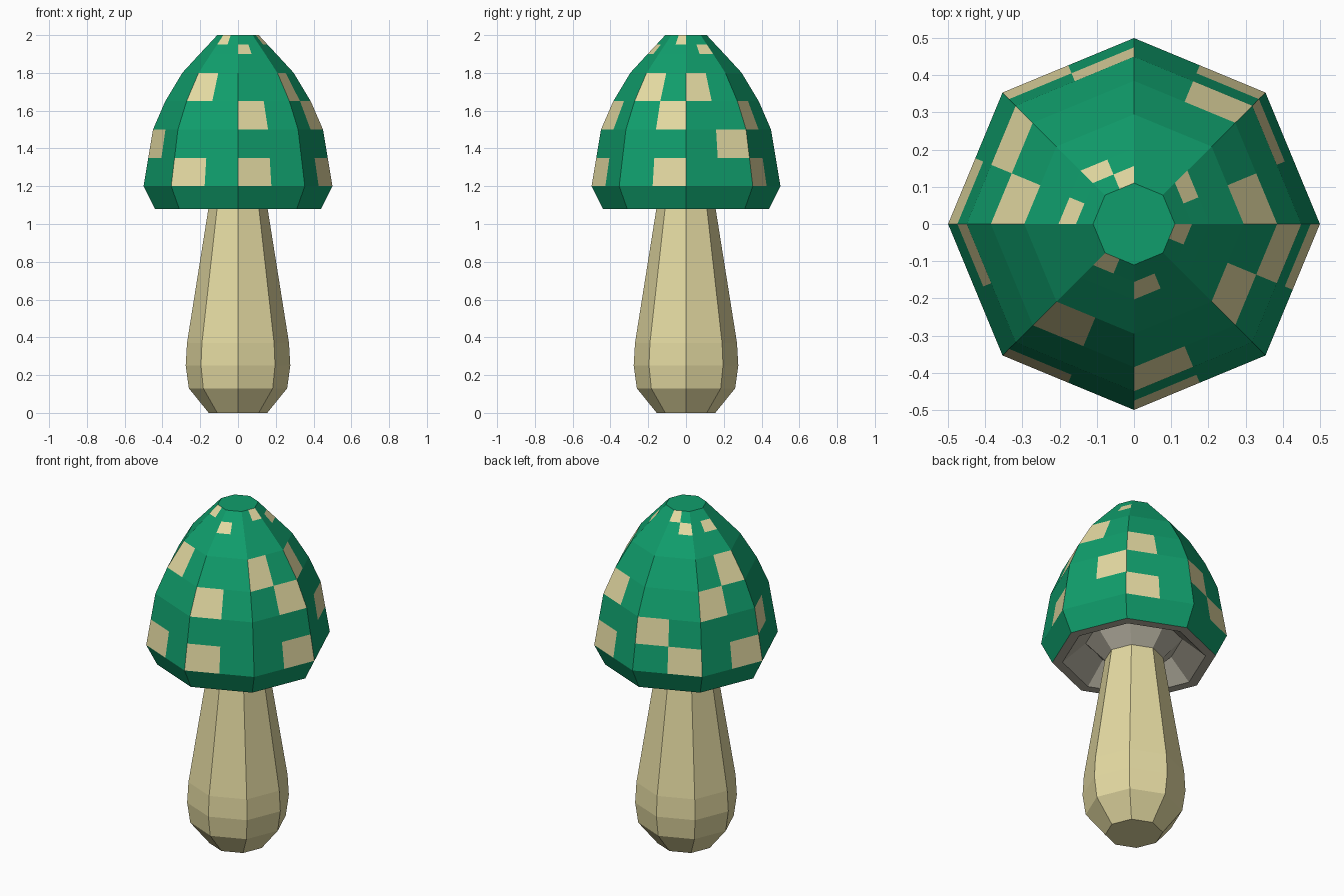
import bpy
import bmesh
from math import cos, pi, tau
from mathutils import Vector

cube = bpy.data.objects.get("Cube")
if cube:
    bpy.data.objects.remove(cube, do_unlink=True)


def make_material(name, srgb):
    """Flat colour given as 0-255 sRGB, stored as linear."""
    color = [((c / 255 + 0.055) / 1.055) ** 2.4 for c in srgb] + [1.0]
    mat = bpy.data.materials.new(name)
    mat.use_nodes = True
    mat.diffuse_color = color
    bsdf = next(n for n in mat.node_tree.nodes if n.type == 'BSDF_PRINCIPLED')
    bsdf.inputs["Base Color"].default_value = color
    bsdf.inputs["Roughness"].default_value = 0.9
    return mat


green = make_material("cap_green", (16, 158, 108))
cream = make_material("cream", (228, 218, 162))
grey = make_material("underside_grey", (182, 177, 161))

SIDES = 8


def ring_point(radius, z, k, split):
    """Point k on an octagon whose sides are each cut into `split` pieces."""
    side, part = divmod(k, split)
    a, b = (Vector((radius, 0, z)) for _ in range(2))
    for v, i in ((a, side), (b, side + 1)):
        angle = tau * i / SIDES
        v.x, v.y = radius * cos(angle), radius * cos(angle - pi / 2)
    return a.lerp(b, part / split)


def lathe(name, profile, split, materials, color_rule, close_bottom, close_top):
    """Stack octagonal rings from bottom to top and colour faces by band and sector."""
    bm = bmesh.new()
    count = SIDES * split
    rings = [[bm.verts.new(ring_point(r, z, k, split)) for k in range(count)]
             for r, z in profile]
    for band, (low, high) in enumerate(zip(rings, rings[1:])):
        for k in range(count):
            n = (k + 1) % count
            face = bm.faces.new((low[k], low[n], high[n], high[k]))
            face.material_index = color_rule(band, k)
    if close_bottom:
        bm.faces.new(rings[0][::-1])
    if close_top:
        bm.faces.new(rings[-1])
    mesh = bpy.data.meshes.new(name)
    bm.to_mesh(mesh)
    bm.free()
    for mat in materials:
        mesh.materials.append(mat)
    obj = bpy.data.objects.new(name, mesh)
    bpy.context.collection.objects.link(obj)
    return obj


# Stem: bulbous at the foot, tapering up to the cap
stem_profile = [(0.155, 0), (0.26, 0.13), (0.277, 0.25), (0.27, 0.37), (0.157, 1.08)]
lathe("stem", stem_profile, 1, [cream], lambda band, k: 0, True, False)

# Cap: hollow underside, flat rim, flared edge, then the dome
cap_profile = [(0.157, 1.08), (0.26, 1.19), (0.385, 1.08), (0.44, 1.08),
               (0.5, 1.2), (0.475, 1.35), (0.45, 1.5), (0.385, 1.65),
               (0.295, 1.8), (0.203, 1.9), (0.156, 1.95), (0.11, 2.0)]
UNDERSIDE_BANDS = 3

# Spots: cream half-panels, listed by dome band
spots = {4: (2, 5, 7, 10, 12, 15), 5: (1, 4, 8), 6: (2, 6, 12, 15),
         7: (0, 7, 10, 14), 9: (1, 5, 7, 12), 10: (4, 10, 15)}


def cap_color(band, k):
    if band < UNDERSIDE_BANDS:
        return 2
    return 1 if k in spots.get(band, ()) else 0


lathe("cap", cap_profile, 2, [green, cream, grey], cap_color, False, True)
